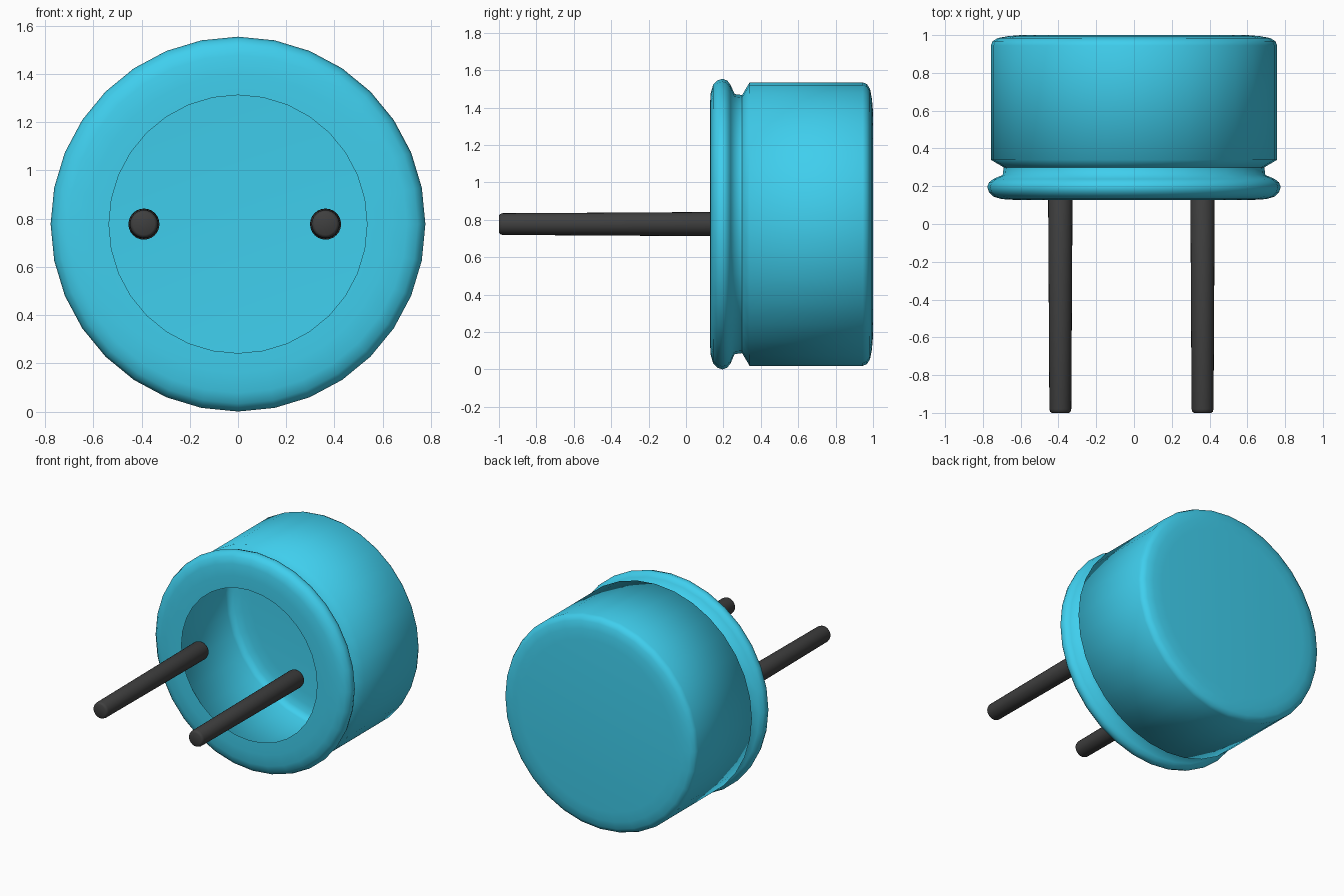
import bpy, bmesh, math

if "Cube" in bpy.data.objects:
    bpy.data.objects.remove(bpy.data.objects["Cube"])

CENTRE_Z = 0.777


def material(name, rgb):
    m = bpy.data.materials.new(name)
    m.diffuse_color = (*rgb, 1)
    m.use_nodes = True
    m.node_tree.nodes["Principled BSDF"].inputs["Base Color"].default_value = m.diffuse_color
    return m


def lathe(name, profile, x, sides, mat, cap_start, smooth_angle):
    """Revolve (radius, y) points, ordered towards +y, around a y-parallel axis."""
    bm = bmesh.new()
    rings = []
    for r, y in profile:
        ring = []
        for j in range(sides):
            t = 2 * math.pi * j / sides
            ring.append(bm.verts.new((x + r * math.sin(t), y, CENTRE_Z + r * math.cos(t))))
        rings.append(ring)
    for a, b in zip(rings, rings[1:]):
        for j in range(sides):
            k = (j + 1) % sides
            bm.faces.new((a[j], a[k], b[k], b[j]))
    bm.faces.new(rings[-1])
    if cap_start:
        bm.faces.new(rings[0][::-1])
    mesh = bpy.data.meshes.new(name)
    bm.to_mesh(mesh)
    bm.free()
    mesh.materials.append(mat)
    obj = bpy.data.objects.new(name, mesh)
    bpy.context.collection.objects.link(obj)
    bpy.ops.object.select_all(action='DESELECT')
    obj.select_set(True)
    bpy.context.view_layer.objects.active = obj
    bpy.ops.object.shade_smooth_by_angle(angle=math.radians(smooth_angle))
    return obj


cyan = material("cyan_metal", (0.05, 0.62, 0.85))
dark = material("dark_metal", (0.05, 0.05, 0.05))

# Hollow can: open front lip, rounded flange, neck groove, cup wall, closed back
can_profile = [
    (0.535, 0.127), (0.62, 0.127), (0.70, 0.132), (0.745, 0.145), (0.768, 0.168),
    (0.777, 0.195), (0.768, 0.220), (0.745, 0.238), (0.695, 0.260),
    (0.69, 0.300), (0.758, 0.340),
    (0.758, 0.945), (0.748, 0.968), (0.722, 0.984), (0.67, 0.994), (0.60, 1.0),
]
lathe("can", can_profile, 0, 32, cyan, False, 60)

# Two slightly tapered lead pins with bevelled ends
pin_profile = [(0.045, -1.0), (0.054, -0.994), (0.058, -0.98),
               (0.0645, 0.125), (0.060, 0.14), (0.050, 0.147)]
for side, x in (("left", -0.39), ("right", 0.363)):
    lathe("pin_" + side, pin_profile, x, 24, dark, True, 50)
